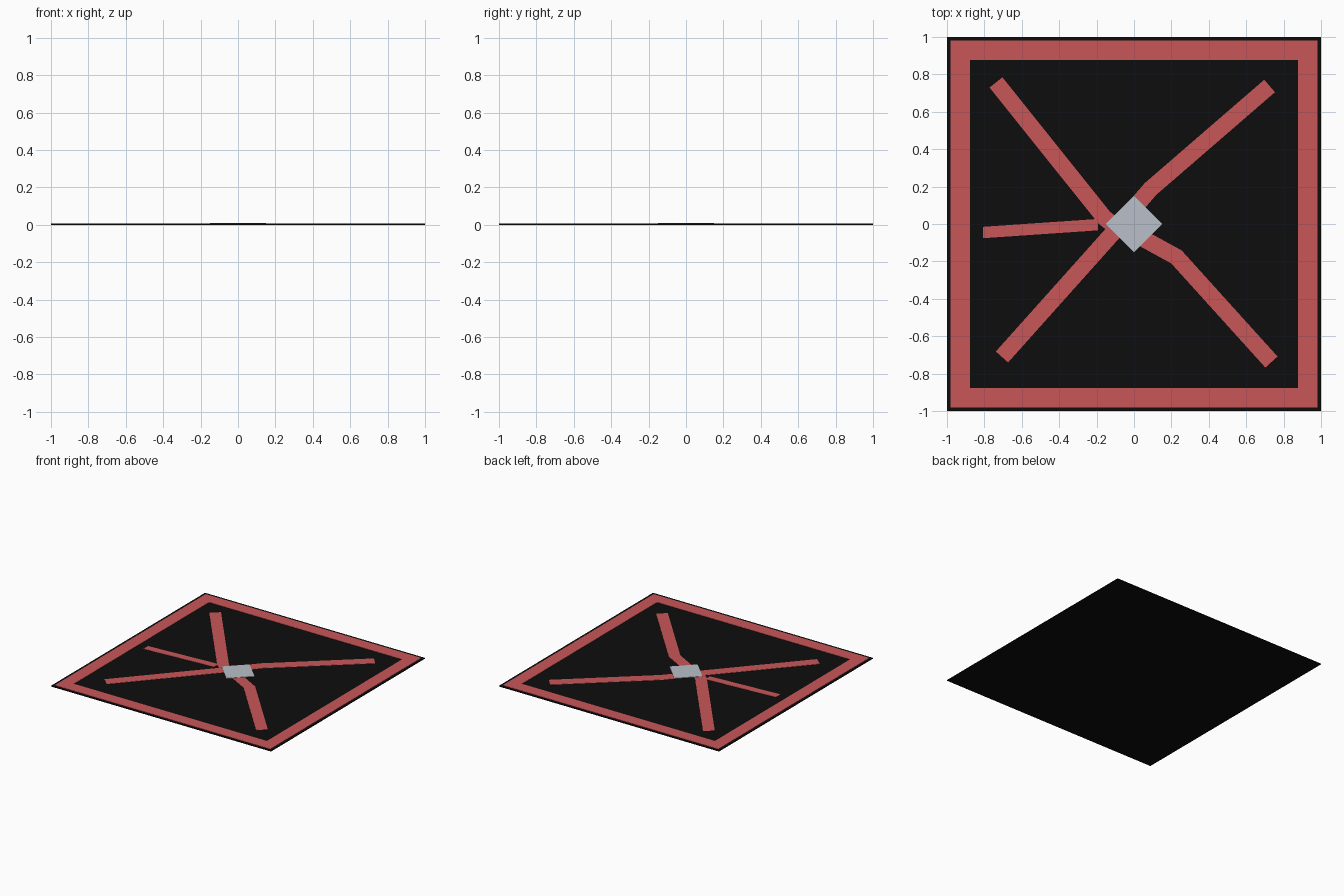
import bpy, bmesh
from mathutils import Vector

if "Cube" in bpy.data.objects:
    bpy.data.objects.remove(bpy.data.objects["Cube"])


def material(name, rgb):
    m = bpy.data.materials.new(name)
    m.diffuse_color = (*rgb, 1.0)
    m.use_nodes = True
    m.node_tree.nodes["Principled BSDF"].inputs["Base Color"].default_value = m.diffuse_color
    return m


BLACK = material("black", (0.004, 0.004, 0.004))
RED = material("red", (0.578, 0.092, 0.098))
GREY = material("light grey", (0.49, 0.52, 0.58))


def plate(name, outline, z0, z1, mat, hole=None):
    """Extrude an outline between two heights, optionally with a matching hole loop."""
    bm = bmesh.new()
    n = len(outline)
    if hole:
        a = [bm.verts.new((x, y, z0)) for x, y in outline]
        b = [bm.verts.new((x, y, z0)) for x, y in hole]
        faces = [bm.faces.new((a[i], a[(i + 1) % n], b[(i + 1) % n], b[i])) for i in range(n)]
    else:
        faces = [bm.faces.new([bm.verts.new((x, y, z0)) for x, y in outline])]
    ext = bmesh.ops.extrude_face_region(bm, geom=faces, use_keep_orig=True)
    verts = [g for g in ext["geom"] if isinstance(g, bmesh.types.BMVert)]
    bmesh.ops.translate(bm, verts=verts, vec=(0, 0, z1 - z0))
    bmesh.ops.recalc_face_normals(bm, faces=bm.faces)
    me = bpy.data.meshes.new(name)
    bm.to_mesh(me)
    bm.free()
    me.materials.append(mat)
    ob = bpy.data.objects.new(name, me)
    bpy.context.collection.objects.link(ob)


def square(r):
    return [(-r, -r), (r, -r), (r, r), (-r, r)]


def strip(path, width):
    """Outline of a constant-width band with mitred bends."""
    p = [Vector(q) for q in path]
    dirs = [(b - a).normalized() for a, b in zip(p, p[1:])]
    left, right = [], []
    for i, q in enumerate(p):
        d0, d1 = dirs[max(i - 1, 0)], dirs[min(i, len(dirs) - 1)]
        n0, n1 = Vector((-d0.y, d0.x)), Vector((-d1.y, d1.x))
        m = (n0 + n1).normalized()
        off = m * (width / 2 / m.dot(n0))
        left.append(tuple(q + off))
        right.append(tuple(q - off))
    return left + right[::-1]


# Base panel and border
plate("base_panel", square(1.0), 0, 0.006, BLACK)
plate("border_frame", square(0.98), 0.006, 0.008, RED, hole=square(0.877))

# Bands running out from the centre
bands = {
    "band_back_left": [(-0.738, 0.757), (-0.16, 0.035), (-0.08, -0.03)],
    "band_front_left": [(-0.706, -0.711), (-0.07, 0.0)],
    "band_back_right": [(0.725, 0.738), (0.088, 0.187), (0.0, 0.085)],
    "band_front_right": [(0.735, -0.738), (0.227, -0.176), (0.03, -0.068)],
}
for name, path in bands.items():
    plate(name, strip(path, 0.088), 0.006, 0.008, RED)

# Thin side band with square-cut ends
plate("band_side", [(-0.807, -0.076), (-0.193, -0.034), (-0.193, 0.027), (-0.807, -0.015)],
      0.006, 0.0078, RED)

# Centre diamond
plate("centre_diamond", [(0.15, 0), (0, 0.15), (-0.15, 0), (0, -0.15)], 0.006, 0.01, GREY)
